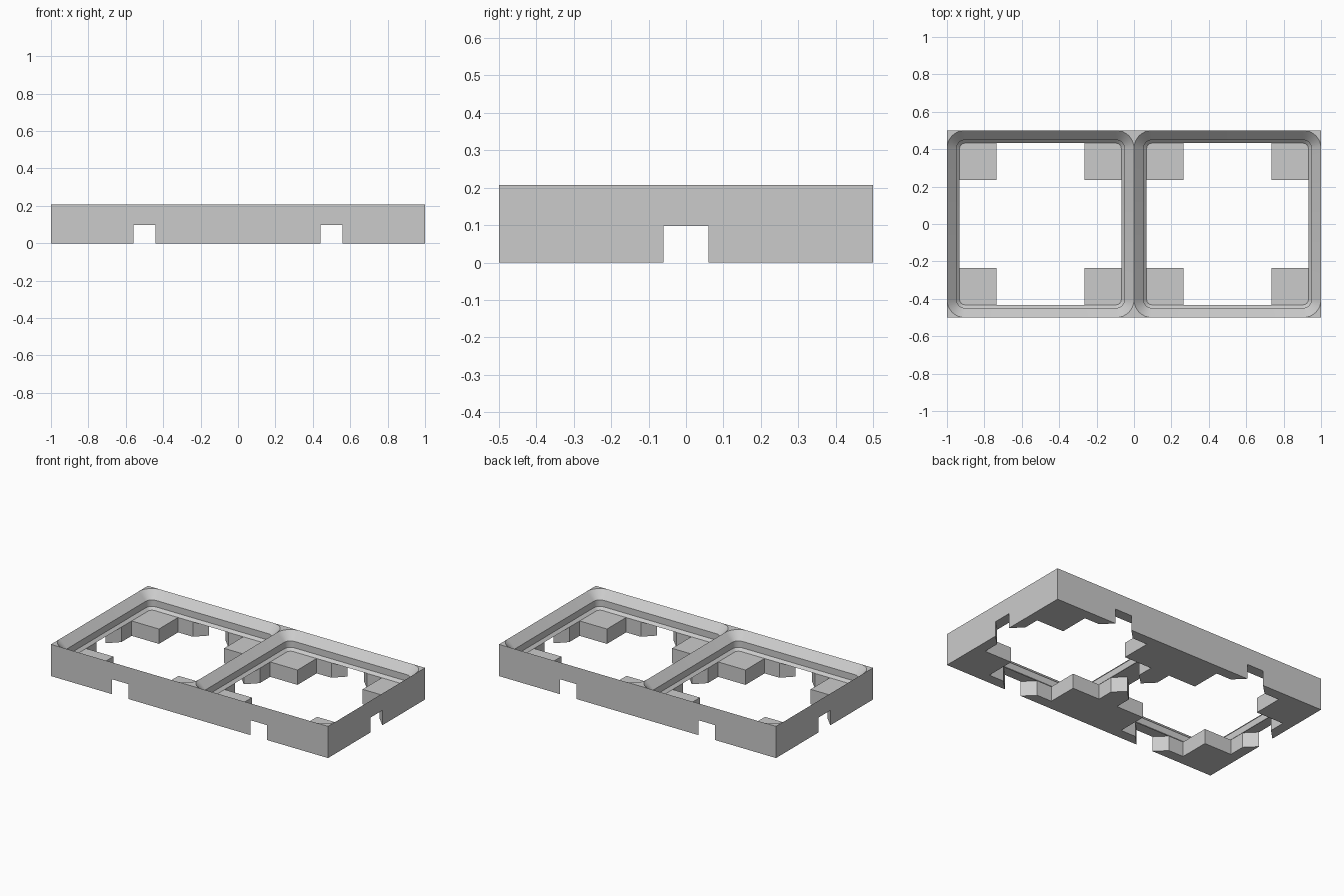
import bpy, bmesh, math
from mathutils import Vector

if "Cube" in bpy.data.objects:
    bpy.data.objects.remove(bpy.data.objects["Cube"])

TOP, LEDGE = 0.207, 0.097          # overall height, ledge height
HALF, LIP, STEP = 0.5, 0.432, 0.449  # half cell, inner lip, vertical step
NOTCH, FLARE, PAD = 0.06, 0.128, 0.235
ARC = 8

mat = bpy.data.materials.new("light_grey")
mat.diffuse_color = (0.6, 0.6, 0.6, 1)
mat.use_nodes = True
mat.node_tree.nodes["Principled BSDF"].inputs["Base Color"].default_value = mat.diffuse_color


def at(points, z):
    return [(x, y, z) for x, y in points]


def arc(reach, radius):
    """Rounded corner of a quarter cell, from the y side to the x side."""
    c = reach - radius
    return [(c + radius * math.sin(i * math.pi / 2 / ARC),
             c + radius * math.cos(i * math.pi / 2 / ARC)) for i in range(ARC + 1)]


def quarter_faces():
    """Quarter of one cell as (points, outward hint, is_x_wall)."""
    faces = []

    def add(pts, hint, x_wall=False):
        faces.append((pts, Vector(hint), x_wall))

    # Flared, stepped outline of the corner foot
    inner = [(HALF, NOTCH), (LIP, FLARE), (LIP, PAD), (PAD, PAD),
             (PAD, LIP), (FLARE, LIP), (NOTCH, HALF)]
    add(at([(HALF, HALF)] + inner, 0), (0, 0, -1))
    for a, b in zip(inner, inner[1:]):
        add(at([a, b], 0) + at([b, a], LEDGE), (-1, -1, 0))

    # Pad top
    add(at([(LIP, PAD), (PAD, PAD), (PAD, LIP)] + arc(LIP, 0.0276), LEDGE), (0, 0, 1))

    # Notch ceilings and outer walls, alike on both sides
    ceiling = [(0, HALF), (NOTCH, HALF), (FLARE, LIP), (0, LIP)]
    wall = [(0, LEDGE), (0, TOP), (HALF, TOP), (HALF, 0), (NOTCH, 0), (NOTCH, LEDGE)]
    add(at(ceiling, LEDGE), (0, 0, -1))
    add(at([(y, x) for x, y in ceiling], LEDGE), (0, 0, -1))
    add([(u, HALF, z) for u, z in wall], (0, 1, 0))
    add([(HALF, u, z) for u, z in wall], (1, 0, 0), True)

    # Stepped seat profile: slope, upright, slope
    profile = [(LIP, 0.0276, LEDGE), (STEP, 0.0443, LEDGE + 0.0167),
               (STEP, 0.0443, TOP - 0.051), (HALF, 0.095, TOP)]
    loops = [at([(0, r)] + arc(r, rad) + [(r, 0)], z) for r, rad, z in profile]
    for lo, hi in zip(loops, loops[1:]):
        for i in range(len(lo) - 1):
            add([lo[i], lo[i + 1], hi[i + 1], hi[i]], (-1, -1, 1))

    # Flat top corner
    add(at([(HALF, HALF)] + arc(HALF, 0.095), TOP), (0, 0, 1))
    return faces


# Two cells, each of four mirrored quarters, open to each other at the middle
bm = bmesh.new()
quarter = quarter_faces()
for cx in (-0.5, 0.5):
    for sx in (-1, 1):
        for sy in (-1, 1):
            for pts, hint, x_wall in quarter:
                if x_wall and cx * sx < 0:
                    continue
                f = bm.faces.new([bm.verts.new((cx + sx * x, sy * y, z)) for x, y, z in pts])
                f.normal_update()
                if f.normal.dot(Vector((sx * hint.x, sy * hint.y, hint.z))) < 0:
                    f.normal_flip()
bmesh.ops.remove_doubles(bm, verts=bm.verts[:], dist=0.0001)

mesh = bpy.data.meshes.new("grid_tray_base")
bm.to_mesh(mesh)
bm.free()
mesh.materials.append(mat)
tray = bpy.data.objects.new("grid_tray_base", mesh)
bpy.context.collection.objects.link(tray)
bpy.context.view_layer.objects.active = tray
tray.select_set(True)
bpy.ops.object.shade_smooth_by_angle(angle=math.radians(25))
